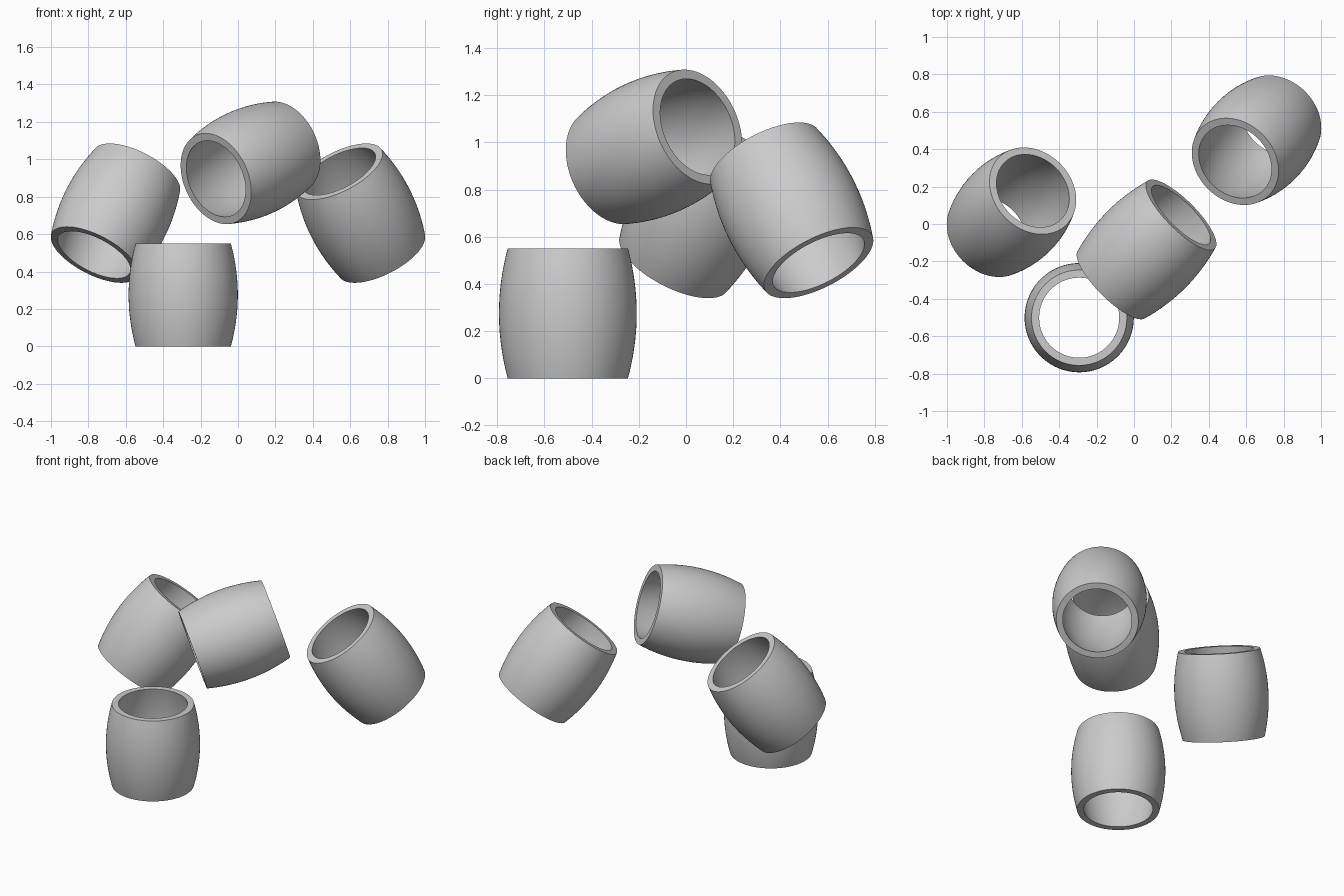
import bpy, bmesh, math
from mathutils import Vector

if "Cube" in bpy.data.objects:
    bpy.data.objects.remove(bpy.data.objects["Cube"], do_unlink=True)

grey = bpy.data.materials.new("plain_grey")
grey.use_nodes = True
colour = (0.6, 0.6, 0.6, 1)
grey.diffuse_color = colour
grey.node_tree.nodes["Principled BSDF"].inputs["Base Color"].default_value = colour

HALF, END_R, MID_R, WALL = 0.275, 0.255, 0.292, 0.041
SIDES, RINGS = 96, 20


def barrel(name, centre, axis):
    """Bulging wall of even thickness with flat end rims, spun about the axis."""
    outer = []
    for i in range(RINGS + 1):
        t = 2 * i / RINGS - 1
        outer.append((MID_R - (MID_R - END_R) * t * t, HALF * t))
    profile = outer + [(r - WALL, z) for r, z in reversed(outer)]

    bm = bmesh.new()
    rings = []
    for r, z in profile:
        rings.append([bm.verts.new((r * math.cos(a), r * math.sin(a), z))
                      for a in (math.tau * k / SIDES for k in range(SIDES))])
    for low, high in zip(rings, rings[1:] + rings[:1]):
        for k in range(SIDES):
            n = (k + 1) % SIDES
            bm.faces.new((low[k], low[n], high[n], high[k]))
    bmesh.ops.recalc_face_normals(bm, faces=bm.faces)
    mesh = bpy.data.meshes.new(name)
    bm.to_mesh(mesh)
    bm.free()

    obj = bpy.data.objects.new(name, mesh)
    bpy.context.collection.objects.link(obj)
    mesh.materials.append(grey)
    obj.location = centre
    obj.rotation_mode = 'QUATERNION'
    obj.rotation_quaternion = Vector((0, 0, 1)).rotation_difference(axis)
    bpy.ops.object.select_all(action='DESELECT')
    obj.select_set(True)
    bpy.context.view_layer.objects.active = obj
    bpy.ops.object.shade_smooth_by_angle(angle=math.radians(35))


def diagonal(tilt, side):
    """Axis tilted from vertical towards (side, side)."""
    a = math.radians(tilt)
    d = side * math.sin(a) / math.sqrt(2)
    return Vector((d, d, math.cos(a)))


barrel("upright_barrel", (-0.293, -0.501, HALF), Vector((0, 0, 1)))
barrel("left_leaning_barrel", (0.655, 0.448, 0.712), diagonal(36, -1))
barrel("right_leaning_barrel", (-0.655, 0.063, 0.712), diagonal(36, 1))
barrel("top_barrel", (0.067, -0.136, 0.981), diagonal(72, 1))
